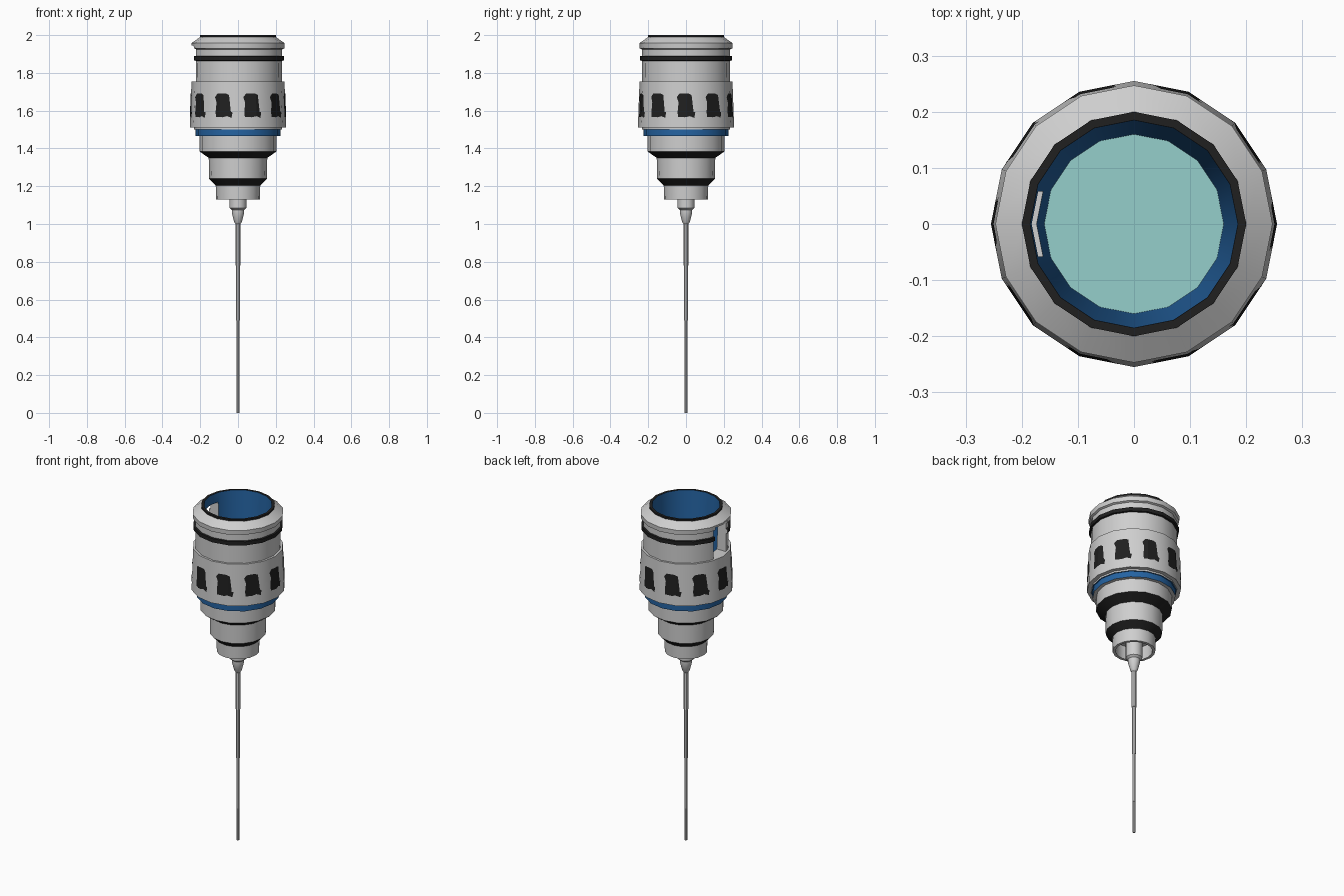
import bpy, bmesh, math

if "Cube" in bpy.data.objects:
    bpy.data.objects.remove(bpy.data.objects["Cube"])

SIDES = 16

def material(name, rgb):
    m = bpy.data.materials.new(name)
    m.diffuse_color = (*rgb, 1)
    m.use_nodes = True
    m.node_tree.nodes["Principled BSDF"].inputs["Base Color"].default_value = m.diffuse_color
    return m

MATS = [material("light_grey", (0.62, 0.62, 0.62)),
        material("black", (0.014, 0.014, 0.014)),
        material("blue", (0.018, 0.125, 0.36)),
        material("pale_teal", (0.30, 0.62, 0.60))]
G, K, B, T = range(4)

def finish(name, bm):
    me = bpy.data.meshes.new(name)
    bm.to_mesh(me)
    bm.free()
    for m in MATS:
        me.materials.append(m)
    ob = bpy.data.objects.new(name, me)
    bpy.context.collection.objects.link(ob)
    return ob

def smooth(ob):
    bpy.ops.object.select_all(action='DESELECT')
    ob.select_set(True)
    bpy.context.view_layer.objects.active = ob
    bpy.ops.object.shade_smooth_by_angle(angle=math.radians(30))

def lathe(name, profile, sides=SIDES):
    """profile: (radius, z, colour of the band leading to the next point)"""
    bm = bmesh.new()
    rings = []
    for r, z, _ in profile:
        if r == 0:
            rings.append([bm.verts.new((0, 0, z))] * sides)
        else:
            rings.append([bm.verts.new((r * math.cos(2 * math.pi * i / sides),
                                        r * math.sin(2 * math.pi * i / sides), z))
                          for i in range(sides)])
    for k in range(len(profile) - 1):
        a, b = rings[k], rings[k + 1]
        for i in range(sides):
            j = (i + 1) % sides
            f = bm.faces.new(list(dict.fromkeys((a[i], b[i], b[j], a[j]))))
            f.material_index = profile[k][2]
    bmesh.ops.recalc_face_normals(bm, faces=bm.faces)
    return finish(name, bm)

# Barrel: hollow blue inside, black rim and band, closed solid
barrel = lathe("barrel", [
    (0, 1.47, T), (0.16, 1.47, B), (0.185, 2.0, K), (0.2, 2.0, K),
    (0.2, 1.99, G), (0.247, 1.957, G), (0.245, 1.93, G), (0.234, 1.925, G),
    (0.234, 1.89, K), (0.244, 1.888, K), (0.244, 1.866, K), (0.234, 1.864, G),
    (0.232, 1.50, B), (0.225, 1.50, B), (0.225, 1.465, G), (0, 1.465, G)])

# Side window cut through the barrel wall
bm = bmesh.new()
bmesh.ops.create_cube(bm, size=1)
bmesh.ops.scale(bm, vec=(0.2, 0.115, 0.19), verts=bm.verts)
bmesh.ops.translate(bm, vec=(-0.2, 0, 1.85), verts=bm.verts)
cutter = finish("window_cutter", bm)
cutter.hide_render = True
mod = barrel.modifiers.new("window", 'BOOLEAN')
mod.operation, mod.solver, mod.object = 'DIFFERENCE', 'EXACT', cutter
bpy.context.view_layer.objects.active = barrel
bpy.ops.object.modifier_apply(modifier="window")
bpy.data.objects.remove(cutter)
smooth(barrel)

# Grip sleeve
Z0, Z1, R0, R1 = 1.51, 1.755, 0.255, 0.246
smooth(lathe("grip_sleeve", [(0.228, Z1, G), (R1, Z1, G), (R0, Z0, G), (0.22, Z0, G)]))

# Stepped lower tiers with black shoulders, open underneath
smooth(lathe("lower_tiers", [
    (0.19, 1.468, G), (0.205, 1.467, G), (0.205, 1.385, K), (0.155, 1.35, G),
    (0.153, 1.24, K), (0.118, 1.205, G), (0.116, 1.13, G), (0.1, 1.13, G),
    (0.1, 1.21, G), (0, 1.21, G)]))

# Needle hub and telescoping needle
smooth(lathe("needle_hub", [
    (0.045, 1.21, G), (0.045, 1.085, G), (0.033, 1.075, G),
    (0.033, 1.06, G), (0.02, 1.01, G), (0.012, 1.0, G)]))
smooth(lathe("needle", [
    (0.013, 1.01, G), (0.013, 0.78, G), (0.011, 0.78, G), (0.011, 0.49, G),
    (0.009, 0.49, G), (0.009, 0.19, G), (0.007, 0.19, G), (0.007, 0, G), (0, 0, G)], 8))

# Black grip patches: outline split at the sleeve's corners, then wrapped
PATCH = [(-.05, .045), (-.035, .063), (-.01, .055), (.012, .064), (.03, .056), (.028, .035),
         (.018, .02), (.026, -.005), (.022, -.022), (.034, -.032), (.05, -.036),
         (.044, -.065), (.02, -.056), (-.005, -.062), (-.042, -.06), (-.045, -.035),
         (-.026, -.025), (-.014, 0), (-.03, .03)]
STEP = 2 * math.pi / SIDES
bm = bmesh.new()
for k in range(10):
    mid = 2 * math.pi * k / 10
    bm.faces.new([bm.verts.new((mid + u / 0.25, 0, 1.627 + z)) for u, z in PATCH])
bmesh.ops.triangulate(bm, faces=bm.faces)
for i in range(-1, SIDES + 1):
    bmesh.ops.bisect_plane(bm, geom=bm.verts[:] + bm.edges[:] + bm.faces[:],
                           plane_co=(i * STEP, 0, 0), plane_no=(1, 0, 0))
for v in bm.verts:
    a, z = v.co.x, v.co.z
    r = R0 + (R1 - R0) * (z - Z0) / (Z1 - Z0)
    r *= math.cos(STEP / 2) / math.cos(a % STEP - STEP / 2)
    v.co = ((r + 0.002) * math.cos(a), (r + 0.002) * math.sin(a), z)
for f in bm.faces:
    f.material_index = K
    f.normal_update()
    c = f.calc_center_median()
    if f.normal.x * c.x + f.normal.y * c.y < 0:
        f.normal_flip()
finish("grip_patches", bm)
